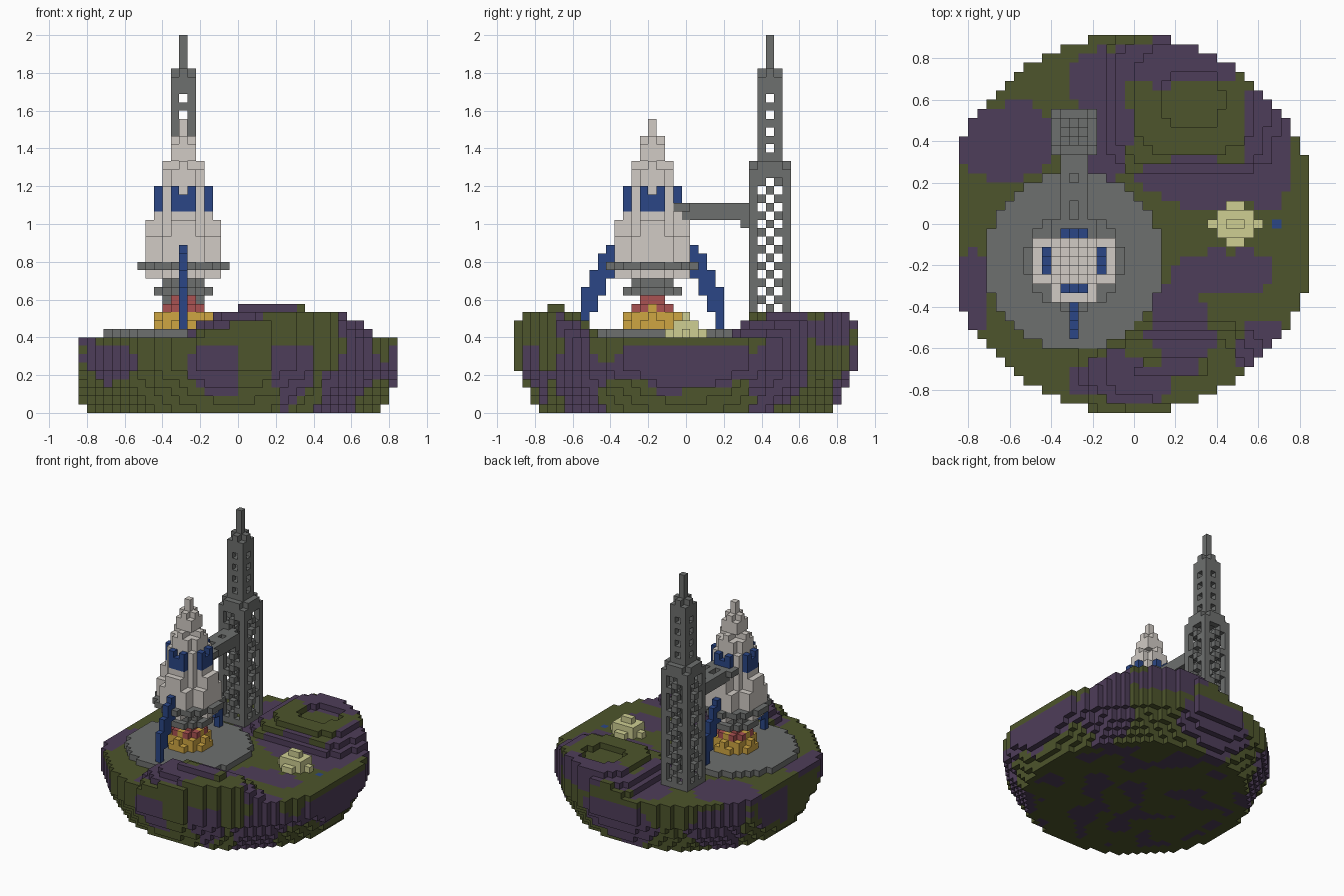
import bpy
import bmesh
import math
from mathutils import Vector, noise

if "Cube" in bpy.data.objects:
    bpy.data.objects.remove(bpy.data.objects["Cube"])

S = 2 / 45                       # block size
NX, NY = 38, 41                  # island footprint in blocks
RX, RY, TY = 12, 16, 30          # rocket column, rocket row, tower row

COLOURS = {
    "moss_green": (.075, .09, .025),
    "soil_purple": (.076, .047, .10),
    "steel_grey": (.155, .16, .157),
    "hull_white": (.64, .60, .56),
    "paint_blue": (.024, .062, .24),
    "flame_yellow": (.62, .38, .055),
    "flame_red": (.40, .085, .085),
    "pale_rock": (.62, .62, .29),
}
MATS = []
for label, rgb in COLOURS.items():
    m = bpy.data.materials.new(label)
    m.use_nodes = True
    m.diffuse_color = (*rgb, 1)
    m.node_tree.nodes["Principled BSDF"].inputs["Base Color"].default_value = (*rgb, 1)
    MATS.append(m)
GREEN, PURPLE, GREY, WHITE, BLUE, YELLOW, RED, PALE = range(len(MATS))


def build(name, cells):
    """Make one object from the exposed sides of a set of coloured blocks."""
    bm = bmesh.new()
    verts = {}

    def vert(p):
        if p not in verts:
            verts[p] = bm.verts.new(((p[0] - NX / 2) * S, (p[1] - NY / 2) * S, p[2] * S))
        return verts[p]

    for c, mat in cells.items():
        for axis in range(3):
            u, v = (axis + 1) % 3, (axis + 2) % 3
            for side in (0, 1):
                n = list(c)
                n[axis] += 2 * side - 1
                if tuple(n) in cells:
                    continue
                loop = []
                for a, b in ((0, 0), (1, 0), (1, 1), (0, 1)):
                    p = list(c)
                    p[axis] += side
                    p[u] += a
                    p[v] += b
                    loop.append(vert(tuple(p)))
                f = bm.faces.new(loop if side else loop[::-1])
                f.material_index = mat
    mesh = bpy.data.meshes.new(name)
    bm.to_mesh(mesh)
    bm.free()
    for m in MATS:
        mesh.materials.append(m)
    obj = bpy.data.objects.new(name, mesh)
    bpy.context.collection.objects.link(obj)


def disc(ci, cj, r2, layers, mat):
    """Round layers of blocks about a column; r2 is the squared radius."""
    span = range(-10, 11)
    return {(ci + a, cj + b, k): mat for k in layers for a in span for b in span
            if a * a + b * b <= r2}


def fluted(reach, limit, layers, mat):
    """Cross-shaped layers about the rocket axis, with notched corners."""
    span = range(-reach, reach + 1)
    return {(RX + a, RY + b, k): mat for k in layers for a in span for b in span
            if abs(a * b) <= limit}


def box(xs, ys, zs, mat):
    return {(i, j, k): mat for i in xs for j in ys for k in zs}


def around(c, r):
    return range(c - r, c + r + 1)


# Island: rounded slab with a stepped underside and two low hills
PATCHES = [(-.64, .4, .3, .17), (-.16, .5, .15, .36), (.2, .78, .36, .1),
           (.64, .4, .11, .3), (.3, .2, .33, .11), (.34, -.23, .2, .1),
           (.56, -.22, .12, .1), (.23, -.5, .14, .22), (-.1, -.75, .26, .11),
           (-.8, -.33, .1, .2), (.62, -.58, .12, .1)]
# Soil patches around the rim: bearing, height, half widths
SIDES = [(-140, .25, 13, .12), (-97, .22, 9, .15), (-70, .2, 8, .2), (-45, .15, 13, .2),
         (0, .25, 24, .15), (36, .2, 11, .22), (90, .2, 20, .2), (140, .2, 14, .2),
         (175, .25, 16, .15)]


def rise(x, y):
    front = 4.1 * (1 - ((x - .19) / .48) ** 4 - ((y + .7) / .28) ** 2)
    dx, dy = x - .28, y - .6
    back = 3.6 * (1 - (dx / .45) ** 4 - (dy / .4) ** 4)
    if math.hypot(dx, dy) < .15:
        back -= 1
    return max(0, int(max(front, back)))


def soil(i, j, k, x, y):
    n = noise.noise(Vector((i, j, k * 1.3)) * .22)
    if k == 0 and math.hypot(x, y) < .7:
        return PURPLE if n > .12 else GREEN
    if k < 8:
        bearing = math.degrees(math.atan2(y, x))
        best = min(((bearing - a) / w) ** 2 + ((k * S - z) / h) ** 2 for a, z, w, h in SIDES)
    else:
        best = min(((x - a) / c) ** 2 + ((y - b) / d) ** 2 for a, b, c, d in PATCHES)
    return PURPLE if best + n < 1.15 else GREEN


RADII = (17.5, 18.2, 18.7, 19.3, 19.7)
island = {}
for i in range(NX):
    for j in range(NY):
        x, y = (i + .5 - NX / 2) * S, (j + .5 - NY / 2) * S
        r = math.hypot(i - 18, j - 20)
        on_pad = math.hypot(i - RX, j - RY) < 9.7
        top = 9 if on_pad else 9 + rise(x, y)
        for k in range(top):
            if r <= (RADII[k] if k < len(RADII) else 20.5):
                island[i, j, k] = soil(i, j, k, x, y)
island[34, 20, 8] = BLUE
build("island", island)

# Landing pad
build("launch_pad", disc(RX, RY, 92, [9], GREY))

# Rocket hull, stacked layers narrowing to the nose
hull = disc(RX, RY, 10, [14], GREY)
hull.update(disc(RX, RY, 6, [15], GREY))
hull.update(disc(RX, RY, 26, [17], GREY))
for reach, limit, lo, hi in ((4, 4, 16, 17), (4, 8, 18, 21), (4, 4, 21, 23), (3, 4, 23, 24),
                             (2, 4, 24, 27), (2, 2, 27, 29), (2, 0, 29, 30),
                             (1, 1, 30, 32), (1, 0, 32, 33), (0, 0, 33, 35)):
    hull.update(fluted(reach, limit, range(lo, hi), WHITE))
build("rocket_hull", hull)

# Four notched windows standing off the hull
windows = {}
for a in (-1, 0, 1):
    for k in ((23, 24, 25) if a == 0 else (24, 25, 26)):
        for s in (-3, 3):
            windows[RX + a, RY + s, k] = BLUE
            windows[RX + s, RY + a, k] = BLUE
for cell in windows:
    hull.pop(cell, None)
build("rocket_windows", windows)

# Front and back fins, stepping outward toward the ground
for name, s in (("front_fin", -1), ("back_fin", 1)):
    fin = {}
    for d, lo, hi in ((5, 16, 20), (6, 14, 19), (7, 12, 17), (8, 10, 15)):
        fin.update(box([RX], [RY + s * d], range(lo, hi), BLUE))
    build(name, fin)

# Exhaust flame
flame = disc(RX, RY, 10, [10], YELLOW)
flame.update(disc(RX, RY, 9, [11], YELLOW))
flame.update(disc(RX, RY, 5, [12], RED))
flame.update(disc(RX, RY, 2, [13], RED))
for a, b in ((0, 2), (0, -2), (2, 0), (-2, 0)):
    flame[RX + a, RY + b, 12] = YELLOW
build("exhaust_flame", flame)

# Service tower: open lattice whose opposite sides brace in mirrored zigzags
tower = box(around(RX, 1), around(TY, 1), [29], GREY)
for a in around(0, 2):
    for b in around(0, 2):
        if max(abs(a), abs(b)) < 2:
            continue
        t, face = (a, b) if abs(b) == 2 else (b, a)
        for k in range(9, 30):
            brace = (0, 1, 0, -1)[k % 4] * face // 2
            corner = abs(t) == 2 and k < 29
            if corner or t == brace or k in (9, 28) or (k == 29 and abs(t) < 2):
                tower[RX + a, TY + b, k] = GREY
build("tower_lattice", tower)

# Slim mast above the lattice
mast = box(around(RX, 1), around(TY, 1), range(30, 41), GREY)
for k in range(31, 38, 2):
    for a in (-1, 0, 1):
        mast.pop((RX + a, TY, k), None)
        mast.pop((RX, TY + a, k), None)
for a in (-1, 1):
    for b in (-1, 1):
        mast.pop((RX + a, TY + b, 40))
mast.update(box([RX], [TY], range(41, 45), GREY))
build("tower_mast", mast)

# Access arm with a wider clamp at the hull and recesses in its deck
arm = box(around(RX, 1), range(20, 28), [23, 24], GREY)
arm.update(box(around(RX, 2), [19, 20], [24], GREY))
arm.update(box(around(RX, 1), [27], [22], GREY))
for j in (21, 22, 25):
    arm.pop((RX, j, 24))
for a in (-1, 0, 1):
    arm.pop((RX + a, 19, 24))
build("access_arm", arm)

# Pale rock mound
rock = {}
for half, dy, k in ((3, 0, 9), (2, 1, 9), (1, 2, 9), (2, 0, 10), (2, 1, 10), (1, 0, 11)):
    rock.update(box(range(30 - half, 30 + half), [20 - dy, 20 + dy], [k], PALE))
build("rock_mound", rock)
